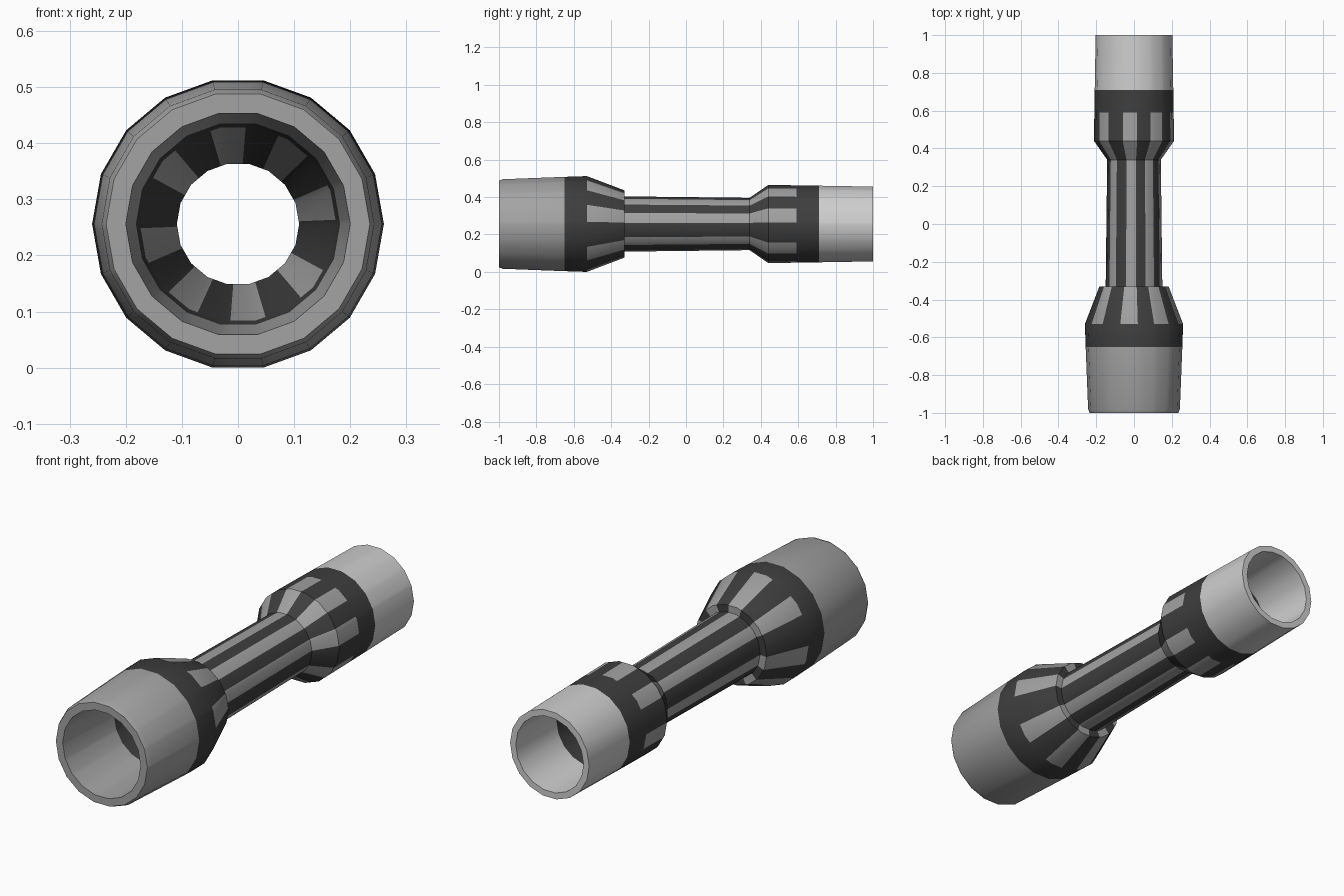
import bpy, bmesh, math

if "Cube" in bpy.data.objects:
    bpy.data.objects.remove(bpy.data.objects["Cube"])

SIDES = 18
AXIS_Z = 0.256


def material(name, rgb):
    m = bpy.data.materials.new(name)
    m.diffuse_color = (*rgb, 1)
    m.use_nodes = True
    m.node_tree.nodes["Principled BSDF"].inputs["Base Color"].default_value = m.diffuse_color
    return m


mats = [material("front grey", (0.37, 0.37, 0.37)),
        material("dark grey", (0.048, 0.048, 0.048)),
        material("stripe grey", (0.36, 0.36, 0.36)),
        material("back pale grey", (0.62, 0.62, 0.62))]
FRONT, DARK, STRIPE, BACK = range(4)

# Light stripe directions around the axis (degrees)
HALF = 10.5
centres = [c + k for k in (0, 180) for c in (13, 55, 96, 141)]


def in_stripe(a):
    return any(abs((a - c + 180) % 360 - 180) < HALF for c in centres)


# Corners of the polygon plus the stripe edges, which lie on its flat sides
cuts = [i * 360 / SIDES for i in range(SIDES)]
for c in centres:
    for e in (c - HALF, c + HALF):
        if all(abs((e - k + 180) % 360 - 180) > 0.6 for k in cuts):
            cuts.append(e % 360)
cuts.sort()


def polygon_radius(a, r):
    step = 360 / SIDES
    off = (a % step) - step / 2
    return r * math.cos(math.radians(step / 2)) / math.cos(math.radians(off))


# Closed profile: (y, radius, colour of the band that follows)
profile = [
    (-1.00, 0.235, FRONT), (-0.98, 0.243, FRONT), (-0.65, 0.256, DARK),
    (-0.53, 0.260, STRIPE), (-0.33, 0.183, STRIPE),      # front cone and step
    (-0.33, 0.150, STRIPE), (0.34, 0.142, STRIPE),       # shaft
    (0.44, 0.212, STRIPE), (0.59, 0.210, DARK),          # back flare
    (0.71, 0.208, BACK), (1.00, 0.203, BACK),            # back collar
    (1.00, 0.174, BACK), (0.71, 0.168, DARK),            # back bore
    (0.59, 0.166, STRIPE), (0.44, 0.164, STRIPE),
    (0.34, 0.109, STRIPE), (-0.33, 0.109, STRIPE),       # shaft bore
    (-0.53, 0.175, DARK), (-0.65, 0.182, FRONT), (-1.00, 0.200, FRONT),
]

bm = bmesh.new()
rings = []
for y, r, _ in profile:
    ring = []
    for a in cuts:
        p, t = polygon_radius(a, r), math.radians(a)
        ring.append(bm.verts.new((p * math.cos(t), y, AXIS_Z + p * math.sin(t))))
    rings.append(ring)

n = len(cuts)
for i, (_, _, band) in enumerate(profile):
    r0, r1 = rings[i], rings[(i + 1) % len(rings)]
    for j in range(n):
        k = (j + 1) % n
        f = bm.faces.new((r0[j], r0[k], r1[k], r1[j]))
        mid = cuts[j] + ((cuts[k] - cuts[j]) % 360) / 2
        f.material_index = DARK if band == STRIPE and not in_stripe(mid) else band
bmesh.ops.recalc_face_normals(bm, faces=bm.faces)

mesh = bpy.data.meshes.new("striped_hollow_tube")
bm.to_mesh(mesh)
bm.free()
for m in mats:
    mesh.materials.append(m)
tube = bpy.data.objects.new("striped_hollow_tube", mesh)
bpy.context.collection.objects.link(tube)

# Smooth round the tube, keep the profile edges crisp
bpy.context.view_layer.objects.active = tube
tube.select_set(True)
bpy.ops.object.shade_smooth_by_angle(angle=math.radians(25))
